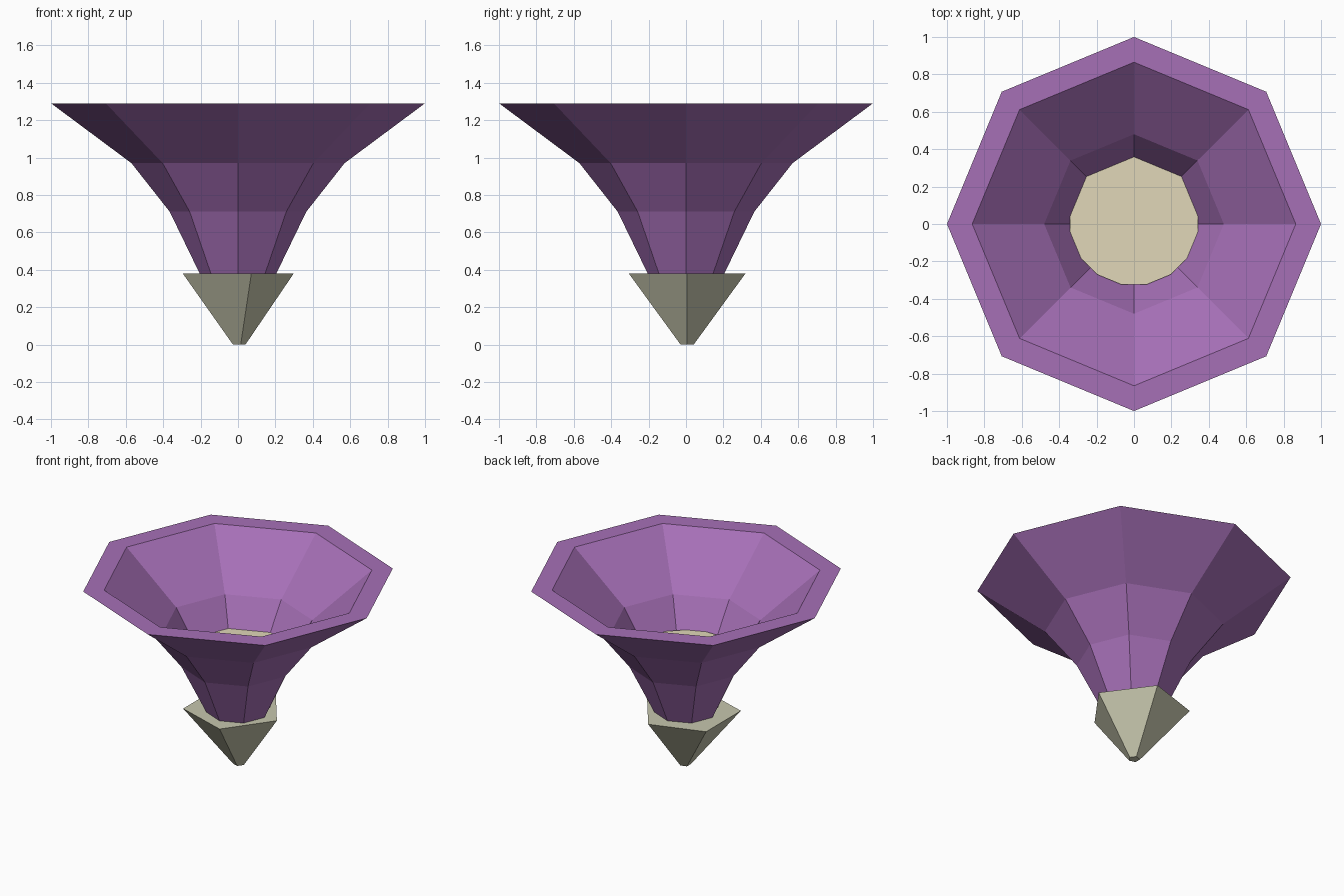
import bpy
from math import cos, sin, pi

if "Cube" in bpy.data.objects:
    bpy.data.objects.remove(bpy.data.objects["Cube"])


def material(name, rgb):
    mat = bpy.data.materials.new(name)
    mat.diffuse_color = (*rgb, 1)
    mat.use_nodes = True
    mat.node_tree.nodes["Principled BSDF"].inputs["Base Color"].default_value = mat.diffuse_color
    return mat


def loft(name, rings, sides, mat, phase=0.0):
    """Faceted solid through rings of (radius, z, centre x, centre y), capped at both ends."""
    verts = [(cx + r * cos(phase + 2 * pi * i / sides),
              cy + r * sin(phase + 2 * pi * i / sides), z)
             for r, z, cx, cy in rings for i in range(sides)]
    faces = [tuple(reversed(range(sides)))]
    for k in range(len(rings) - 1):
        a, b = k * sides, (k + 1) * sides
        for i in range(sides):
            j = (i + 1) % sides
            faces.append((a + i, a + j, b + j, b + i))
    last = (len(rings) - 1) * sides
    faces.append(tuple(range(last, last + sides)))
    mesh = bpy.data.meshes.new(name)
    mesh.from_pydata(verts, [], faces)
    mesh.update()
    mesh.materials.append(mat)
    obj = bpy.data.objects.new(name, mesh)
    bpy.context.collection.objects.link(obj)
    return obj


purple = material("petal_purple", (0.38, 0.16, 0.47))
green = material("calyx_green", (0.57, 0.57, 0.42))
cream = material("centre_cream", (0.75, 0.68, 0.48))

# Eight-sided trumpet: outer wall up, rim, inner wall down
outer = [(0.205, 0.38), (0.365, 0.71), (0.57, 0.97), (1.0, 1.29)]
inner = [(0.865, 1.29), (0.48, 0.97), (0.31, 0.71), (0.17, 0.40)]
loft("trumpet_petals", [(r, z, 0, 0) for r, z in outer + inner], 8, purple)

# Cream disc filling the throat
loft("flower_centre", [(0.35, 0.755, 0, 0.02), (0.35, 0.785, 0, 0.02)],
     16, cream, pi / 16)

# Five-sided calyx tapering to a small blunt tip
loft("calyx", [(0.037, 0.0, 0.003, 0.006), (0.328, 0.38, -0.03, 0.006)], 5, green)
